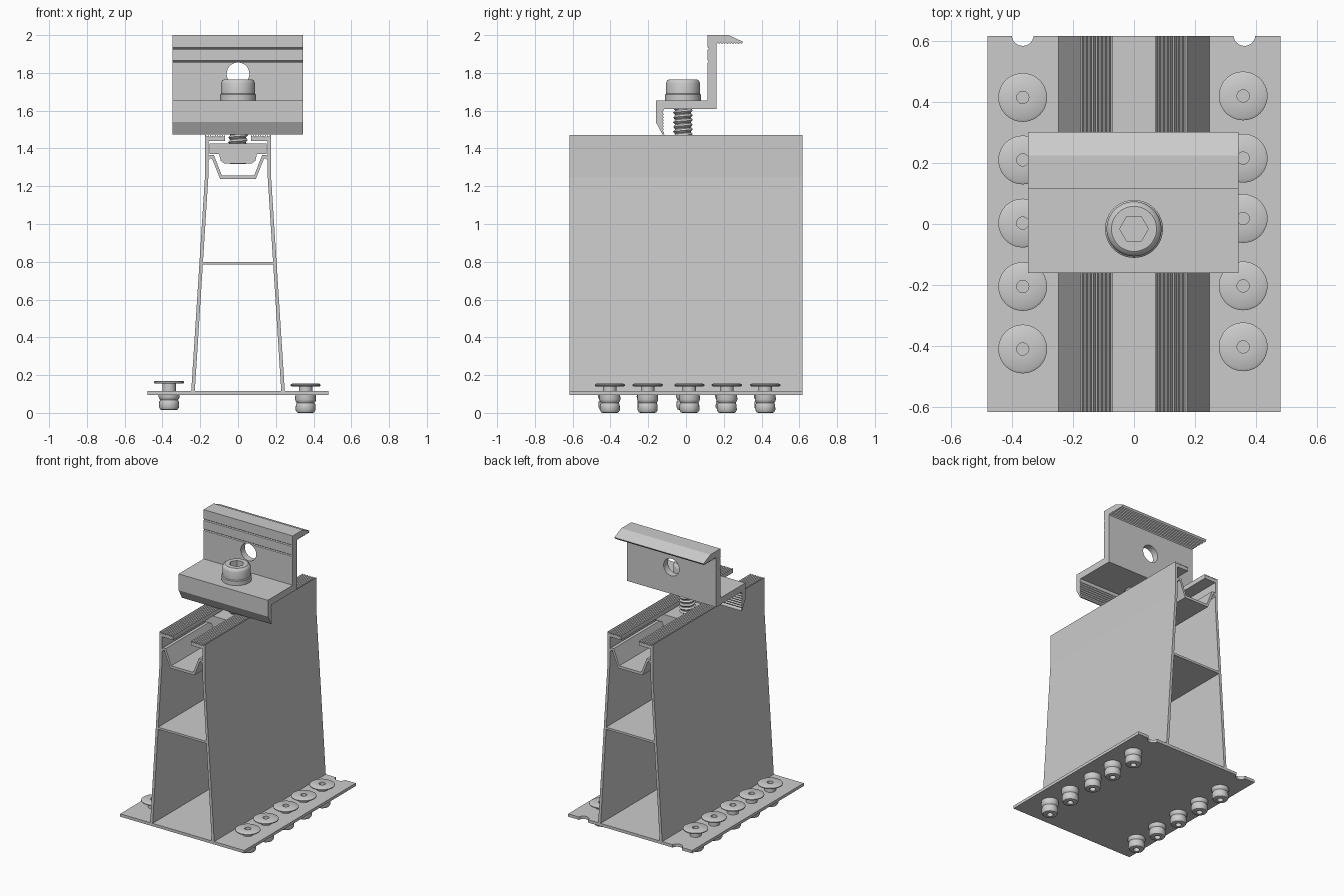
import bpy, bmesh
from math import cos, sin, pi, radians

if "Cube" in bpy.data.objects:
    bpy.data.objects.remove(bpy.data.objects["Cube"])


def finish(name, bm, smooth=False):
    bmesh.ops.recalc_face_normals(bm, faces=bm.faces[:])
    me = bpy.data.meshes.new(name)
    bm.to_mesh(me)
    bm.free()
    ob = bpy.data.objects.new(name, me)
    bpy.context.collection.objects.link(ob)
    if smooth:
        bpy.ops.object.select_all(action='DESELECT')
        ob.select_set(True)
        bpy.context.view_layer.objects.active = ob
        bpy.ops.object.shade_smooth_by_angle(angle=radians(35))
    return ob


def prism(bm, pts, axis, a, b):
    """Extrude a 2D outline along an axis from a to b."""
    put = {'x': lambda u, v, t: (t, u, v),
           'y': lambda u, v, t: (u, t, v),
           'z': lambda u, v, t: (u, v, t)}[axis]
    lo = [bm.verts.new(put(u, v, a)) for u, v in pts]
    hi = [bm.verts.new(put(u, v, b)) for u, v in pts]
    bm.faces.new(lo)
    bm.faces.new(hi)
    n = len(pts)
    for i in range(n):
        j = (i + 1) % n
        bm.faces.new((lo[i], lo[j], hi[j], hi[i]))


def lathe(bm, prof, cx, cy, closed, n=40):
    """Spin (r, z) points round a vertical axis; r = 0 makes a tip."""
    rings = []
    for r, z in prof:
        if r == 0:
            rings.append([bm.verts.new((cx, cy, z))] * n)
        else:
            rings.append([bm.verts.new((cx + r * cos(2 * pi * k / n), cy + r * sin(2 * pi * k / n), z))
                          for k in range(n)])
    pairs = list(zip(rings, rings[1:])) + ([(rings[-1], rings[0])] if closed else [])
    for p, q in pairs:
        for k in range(n):
            m = (k + 1) % n
            bm.faces.new(list(dict.fromkeys((p[k], p[m], q[m], q[k]))))


def circle(u, v, r, n):
    return [(u + r * cos(2 * pi * k / n), v + r * sin(2 * pi * k / n)) for k in range(n)]


def cut(ob, outlines, axis, a, b):
    """Subtract prisms from an object."""
    bm = bmesh.new()
    for o in outlines:
        prism(bm, o, axis, a, b)
    cutter = finish("cutter", bm)
    cutter.hide_render = True
    m = ob.modifiers.new("cut", 'BOOLEAN')
    m.operation, m.solver, m.object = 'DIFFERENCE', 'EXACT', cutter
    bpy.context.view_layer.objects.active = ob
    bpy.ops.object.modifier_apply(modifier=m.name)
    bpy.data.objects.remove(cutter)


Y0, Y1 = -0.617, 0.617

# Base plate with two notches at the back edge
bm = bmesh.new()
prism(bm, [(-.48, .095), (.48, .095), (.48, .115), (-.48, .115)], 'y', Y0, Y1)
plate = finish("base_plate", bm)
cut(plate, [circle(x, .62, .036, 24) for x in (-.365, .362)], 'z', 0, .3)

# Tapered rail: two side walls with serrated lips, a web and a trough
teeth = []
for k in range(8):
    x = .17 - k * .0125
    teeth += [(x, 1.472), (x - .006, 1.46)]
wall = ([(.248, .11), (.175, 1.25), (.175, 1.472)] + teeth +
        [(.07, 1.472), (.07, 1.44), (.157, 1.44), (.157, 1.25), (.229, .11)])
bm = bmesh.new()
for s in (1, -1):
    prism(bm, [(s * x, z) for x, z in wall], 'y', Y0, Y1)
rail = finish("rail_walls", bm)

bm = bmesh.new()
prism(bm, [(-.193, .785), (.193, .785), (.192, .8), (-.192, .8)], 'y', Y0, Y1)
finish("rail_web", bm)

top = [(.162, 1.352), (.15, 1.365), (.128, 1.365), (.085, 1.256)]
under = [(.094, 1.238), (.138, 1.348), (.145, 1.348), (.162, 1.33)]
half = top + under
bm = bmesh.new()
prism(bm, top + [(-x, z) for x, z in top[::-1]] +
      [(-x, z) for x, z in under[::-1]] + under, 'y', Y0, Y1)
finish("rail_trough", bm)

# Channel nut held under the lips
nut = [(.152, 1.425), (.152, 1.37), (.1, 1.37), (.092, 1.335), (.072, 1.32)]
bm = bmesh.new()
prism(bm, nut + [(-x, z) for x, z in nut[::-1]], 'y', -.15, .12)
finish("channel_nut", bm)

# Clamp: Z-shaped section with serrated grips, grooves and a hole
grip = []
for k in range(9):
    y = .292 - k * .0145
    grip += [(y, 1.952), (y - .007, 1.96)]
hook = []
for k in range(7):
    z = 1.485 + k * .016
    hook += [(-.117, z), (-.124, z + .008)]
section = ([(-.16, 1.655), (.115, 1.655),
            (.115, 1.855), (.121, 1.86), (.115, 1.865),
            (.115, 1.925), (.121, 1.93), (.115, 1.935),
            (.115, 2.0), (.225, 2.0), (.302, 1.965)] + grip +
           [(.162, 1.952), (.162, 1.608), (-.117, 1.608)] + hook[::-1] +
           [(-.115, 1.475), (-.125, 1.475), (-.16, 1.54)])
bm = bmesh.new()
prism(bm, section, 'x', -.347, .343)
clamp = finish("clamp", bm)
cut(clamp, [circle(0, 1.795, .06, 40)], 'y', 0, .3)

# Socket-head bolt
BY = -.016
bm = bmesh.new()
lathe(bm, [(0, 1.65), (.095, 1.65), (.095, 1.685), (.09, 1.69), (.09, 1.745),
           (.085, 1.758), (.074, 1.766), (0, 1.766)], 0, BY, False, 48)
head = finish("bolt_head", bm, True)
cut(head, [circle(0, BY, .047, 6)], 'z', 1.69, 1.8)

# Bolt shank: solid core with a helical thread
bm = bmesh.new()
lathe(bm, [(0, 1.318), (.043, 1.318), (.043, 1.66), (0, 1.66)], 0, BY, False, 32)
finish("bolt_core", bm, True)
bm = bmesh.new()
N, PITCH, TURNS = 32, .025, 11
crest, root = [], []
for s in range(N * TURNS + 1):
    a, z = 2 * pi * s / N, 1.345 + PITCH * s / N
    for row, r, dz in ((crest, .052, 0), (root, .041, PITCH / 2)):
        row.append(bm.verts.new((r * cos(a), BY + r * sin(a), z + dz)))
for s in range(N * TURNS):
    bm.faces.new((crest[s], crest[s + 1], root[s + 1], root[s]))
    if s + N + 1 < len(crest):
        bm.faces.new((root[s], root[s + 1], crest[s + N + 1], crest[s + N]))
finish("bolt_thread", bm, True)

# Two rows of hollow rivets
rivet = [(.02, .155), (.072, .155), (.08, .15), (.08, .144), (.075, .141), (.036, .141),
         (.036, .1), (.054, .1), (.056, .07), (.052, .06), (.047, .053), (.052, .044),
         (.053, .015), (.046, .003), (.038, 0), (.02, 0)]
rows = {"left": (-.365, .015, (.415, .21, .003, -.205, -.41)),
        "right": (.358, 0, (.42, .216, .018, -.203, -.403))}
for side, (x, lift, ys) in rows.items():
    for i, y in enumerate(ys):
        bm = bmesh.new()
        lathe(bm, [(r, z + lift) for r, z in rivet], x, y, True)
        finish(f"rivet_{side}_{i + 1}", bm, True)
